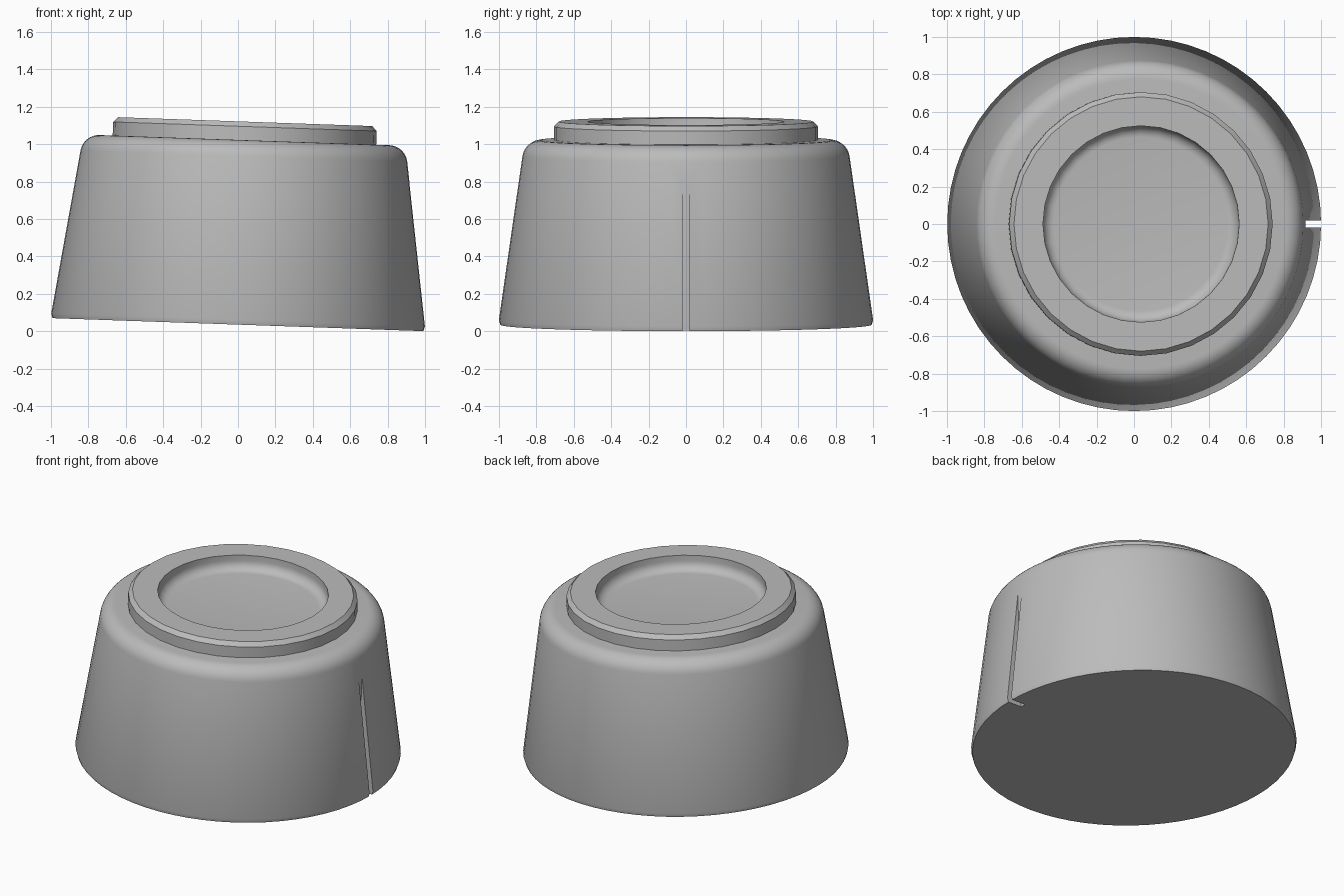
import bpy, bmesh, math
from mathutils import Matrix

cube = bpy.data.objects.get("Cube")
if cube:
    bpy.data.objects.remove(cube, do_unlink=True)

# The whole foot leans slightly towards +x
TILT = Matrix.Translation((0, 0, 0.035)) @ Matrix.Rotation(math.radians(2), 4, 'Y')

grey = bpy.data.materials.new("plain grey")
grey.use_nodes = True
grey.diffuse_color = (0.5, 0.5, 0.5, 1)
grey.node_tree.nodes["Principled BSDF"].inputs["Base Color"].default_value = (0.5, 0.5, 0.5, 1)


def finish(name, bm):
    bmesh.ops.recalc_face_normals(bm, faces=bm.faces)
    mesh = bpy.data.meshes.new(name)
    bm.to_mesh(mesh)
    bm.free()
    mesh.materials.append(grey)
    obj = bpy.data.objects.new(name, mesh)
    bpy.context.collection.objects.link(obj)
    obj.matrix_world = TILT
    return obj


def lathe(name, profile, sides):
    """Revolve (radius, height) points and cap both ends."""
    bm = bmesh.new()
    rings = []
    for r, z in profile:
        rings.append([bm.verts.new((r * math.cos(a), r * math.sin(a), z))
                      for a in (math.tau * i / sides for i in range(sides))])
    for low, high in zip(rings, rings[1:]):
        for i in range(sides):
            j = (i + 1) % sides
            bm.faces.new((low[i], low[j], high[j], high[i]))
    bm.faces.new(rings[0])
    bm.faces.new(rings[-1])
    return finish(name, bm)


def arc(r, z, radius, start, end, steps=6):
    angles = [math.radians(start + (end - start) * i / steps) for i in range(steps + 1)]
    return [(r + radius * math.cos(a), z + radius * math.sin(a)) for a in angles]


def activate(obj):
    bpy.ops.object.select_all(action='DESELECT')
    obj.select_set(True)
    bpy.context.view_layer.objects.active = obj


# Tapered body with a rounded shoulder
body = lathe("body", [(0.993, 0), (1.0, 0.025)] + arc(0.775, 0.887, 0.1, 8, 90, 8), 64)

# Raised rim with a chamfer and a filleted round recess
rim = lathe("rim", [(0.705, 0.96), (0.705, 1.06), (0.68, 1.086), (0.525, 1.086)]
            + arc(0.465, 1.05, 0.06, 0, -90), 32)

# Narrow upright slot in the side
bm = bmesh.new()
bmesh.ops.create_cube(bm, size=1, matrix=Matrix.Translation((1.04, 0, 0.4))
                      @ Matrix.Diagonal((0.3, 0.036, 1.0, 1)))
cutter = finish("slot_cutter", bm)
cutter.hide_render = True
cut = body.modifiers.new("slot", 'BOOLEAN')
cut.operation = 'DIFFERENCE'
cut.solver = 'EXACT'
cut.object = cutter
activate(body)
bpy.ops.object.modifier_apply(modifier=cut.name)
bpy.data.objects.remove(cutter, do_unlink=True)

for part in (body, rim):
    activate(part)
    bpy.ops.object.shade_smooth_by_angle(angle=math.radians(30))
